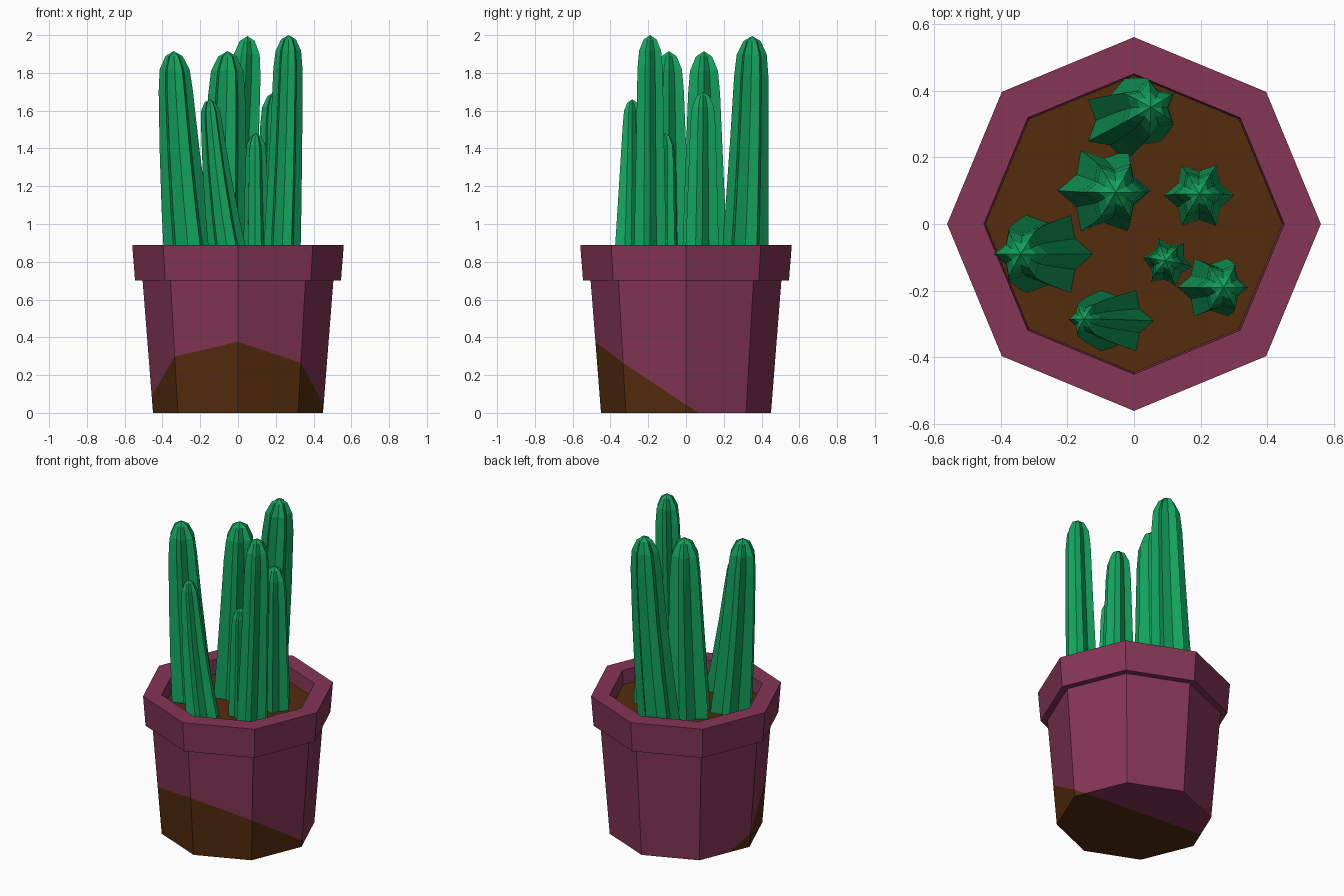
import bpy, bmesh, math
from mathutils import Vector

if "Cube" in bpy.data.objects:
    bpy.data.objects.remove(bpy.data.objects["Cube"])


def material(name, rgb):
    m = bpy.data.materials.new(name)
    m.diffuse_color = (*rgb, 1)
    m.use_nodes = True
    m.node_tree.nodes["Principled BSDF"].inputs["Base Color"].default_value = m.diffuse_color
    return m


MAUVE = material("mauve_clay", (0.233, 0.037, 0.089))
BROWN = material("brown_soil", (0.088, 0.025, 0.004))
GREEN = material("cactus_green", (0.006, 0.36, 0.108))


def finish(bm, name, mats):
    bmesh.ops.recalc_face_normals(bm, faces=bm.faces)
    mesh = bpy.data.meshes.new(name)
    bm.to_mesh(mesh)
    bm.free()
    for m in mats:
        mesh.materials.append(m)
    obj = bpy.data.objects.new(name, mesh)
    bpy.context.collection.objects.link(obj)
    return obj


def ring(bm, centre, z, radii, rot=0):
    """Closed ring of vertices, one for each radius in the list."""
    n = len(radii)
    return [bm.verts.new((centre[0] + r * math.cos(rot + math.tau * i / n),
                          centre[1] + r * math.sin(rot + math.tau * i / n), z))
            for i, r in enumerate(radii)]


def bridge(bm, a, b):
    n = len(a)
    for i in range(n):
        j = (i + 1) % n
        bm.faces.new((a[i], a[j], b[j], b[i]))


# Octagonal pot: outer wall, overhanging rim, inner lip down to the soil
SOIL_Z = 0.80
bm = bmesh.new()
profile = [(0.45, 0), (0.505, 0.70), (0.545, 0.70), (0.56, 0.89),
           (0.45, 0.89), (0.445, SOIL_Z)]
rings = [ring(bm, (0, 0), z, [r] * 8) for r, z in profile]
for a, b in zip(rings, rings[1:]):
    bridge(bm, a, b)
bm.faces.new(rings[0])
soil_face = bm.faces.new(rings[-1])

# Slanted brown patch on the lower front of the pot, soil surface inside
origin, normal = Vector((0, 0, 0.065)), Vector((0.05, 0.65, 1)).normalized()
bmesh.ops.bisect_plane(bm, geom=bm.verts[:] + bm.edges[:] + bm.faces[:],
                       plane_co=origin, plane_no=normal)
for f in bm.faces:
    c = f.calc_center_median()
    if (c - origin).dot(normal) < 0:
        f.material_index = 1
soil_face.material_index = 1
finish(bm, "pot_with_soil", [MAUVE, BROWN])


# Ribbed cactus: six-pointed star section, tapered, leaning, rounded tip
def cactus(name, base, top, height, r0, r1, rot=0):
    bm = bmesh.new()
    z0 = SOIL_Z - 0.02
    shoulder = height - 2.4 * r1
    span = height - z0
    levels = [(z0 + (shoulder - z0) * k, r0 + (r1 * 1.03 - r0) * k)
              for k in (0, 0.33, 0.67, 1)]
    levels += [(height - 1.1 * r1, r1 * 0.9), (height - 0.3 * r1, r1 * 0.52)]
    prev = None
    for z, r in levels:
        t = (z - z0) / span
        s = t * (1.4 - 0.4 * t)
        c = [b + (e - b) * s for b, e in zip(base, top)]
        cur = ring(bm, c, z, [r, r * 0.69] * 6, math.radians(rot))
        if prev:
            bridge(bm, prev, cur)
        else:
            bm.faces.new(cur)
        prev = cur
    tip = bm.verts.new((top[0], top[1], height))
    for i in range(12):
        bm.faces.new((prev[i], prev[(i + 1) % 12], tip))
    finish(bm, name, [GREEN])


cactus("cactus_left", (-0.255, -0.09), (-0.34, -0.09), 1.915, 0.135, 0.088)
cactus("cactus_front", (-0.043, -0.29), (-0.15, -0.285), 1.66, 0.106, 0.055)
cactus("cactus_centre", (-0.09, 0.10), (-0.055, 0.095), 1.915, 0.14, 0.095)
cactus("cactus_back", (-0.03, 0.31), (0.05, 0.35), 1.995, 0.125, 0.088, 30)
cactus("cactus_right_back", (0.195, 0.085), (0.195, 0.09), 1.70, 0.105, 0.075)
cactus("cactus_right_front", (0.23, -0.19), (0.268, -0.19), 2.0, 0.10, 0.075)
cactus("cactus_small", (0.10, -0.115), (0.095, -0.11), 1.48, 0.075, 0.055, -10)
